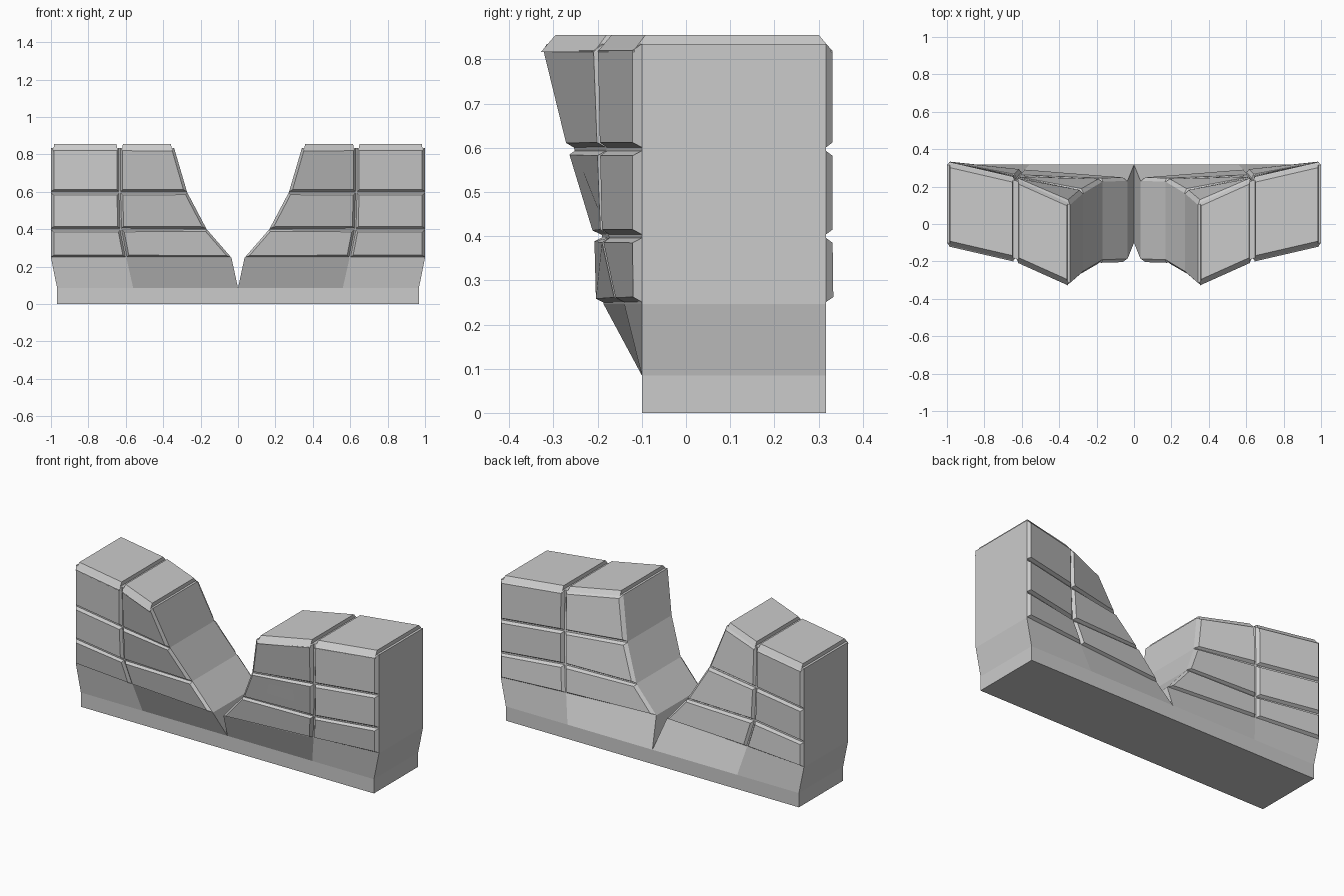
import bpy, bmesh
from mathutils import Vector

if "Cube" in bpy.data.objects:
    bpy.data.objects.remove(bpy.data.objects["Cube"])

# Levels of the right half: z, then (x, front y) at outer end, middle seam, broken end
LEVELS = [
    (0.000, (0.967, -0.10), (0.56, -0.10), (0.0, -0.10)),
    (0.085, (0.967, -0.10), (0.56, -0.10), (0.0, -0.10)),
    (0.247, (1.0, -0.10), (0.597, -0.14), (0.035, -0.187)),
    (0.400, (1.0, -0.10), (0.627, -0.175), (0.168, -0.190)),
    (0.597, (1.0, -0.10), (0.632, -0.18), (0.272, -0.253)),
    (0.835, (1.0, -0.10), (0.632, -0.185), (0.342, -0.315)),
]
THICK = 0.417
BULGE = 0.018


def point(level, col, back):
    x, y = LEVELS[level][1 + col]
    if back:
        y += THICK
    return Vector((x, y, LEVELS[level][0]))


def make(name, bm):
    bmesh.ops.recalc_face_normals(bm, faces=bm.faces)
    me = bpy.data.meshes.new(name)
    bm.to_mesh(me)
    bm.free()
    ob = bpy.data.objects.new(name, me)
    bpy.context.collection.objects.link(ob)
    mod = ob.modifiers.new("mirror", 'MIRROR')
    mod.use_axis[0] = True
    return ob


def frustum(bm, a, b, closed=True):
    va = [bm.verts.new(p) for p in a]
    vb = [bm.verts.new(p) for p in b]
    for i in range(4):
        j = (i + 1) % 4
        bm.faces.new((va[i], va[j], vb[j], vb[i]))
    bm.faces.new(vb)
    if closed:
        bm.faces.new(va[::-1])


def inset(q, left, right, bottom, top):
    """Pull in a quad (lower left, lower right, upper right, upper left)."""
    a, b, c, d = q
    def toward(p, s, dist):
        return (s - p).normalized() * dist
    return [a + toward(a, b, left) + toward(a, d, bottom),
            b + toward(b, a, right) + toward(b, c, bottom),
            c + toward(c, d, right) + toward(c, b, top),
            d + toward(d, c, left) + toward(d, a, top)]


# Solid wall core, leaning forward toward the break
bm = bmesh.new()
order = [(0, 0), (1, 0), (2, 0), (2, 1), (1, 1), (0, 1)]
rings = [[bm.verts.new(point(l, c, b)) for c, b in order]
         for l in range(len(LEVELS))]
for l in range(len(LEVELS) - 1):
    for i in range(6):
        if l == 0 and i == 2:
            continue  # mirror plane stays open in the footing
        j = (i + 1) % 6
        bm.faces.new((rings[l][i], rings[l][j], rings[l + 1][j], rings[l + 1][i]))
for r in (rings[0], rings[-1]):
    bm.faces.new((r[0], r[1], r[4], r[5]))
    bm.faces.new((r[1], r[2], r[3], r[4]))
make("wall_core", bm)

# Raised bevelled stone faces, front and back
bm = bmesh.new()
for back in (0, 1):
    push = Vector((0, BULGE if back else -BULGE, 0))
    for l in range(2, 5):
        for c in (0, 1):
            q = [point(l, c + 1, back), point(l, c, back),
                 point(l + 1, c, back), point(l + 1, c + 1, back)]
            g = 0.004
            left, right = (g, 0) if c == 0 else (0, g)
            top = 0 if l == 4 else g
            base = inset(q, left, right, g, top)
            face = [p + push for p in inset(q, 0.016, 0.016, 0.015, 0.015)]
            frustum(bm, base, face)
make("wall_stones", bm)

# Bevelled top stones with a groove between them
bm = bmesh.new()
for c in (0, 1):
    q = [point(5, c + 1, 0), point(5, c, 0), point(5, c, 1), point(5, c + 1, 1)]
    low = inset(q, 0.012, 0.012, -BULGE, -BULGE)
    high = inset(q, 0.018, 0.018, 0.012, 0.012)
    frustum(bm, [p - Vector((0, 0, 0.018)) for p in low],
            [p + Vector((0, 0, 0.02)) for p in high])
make("wall_top_stones", bm)
